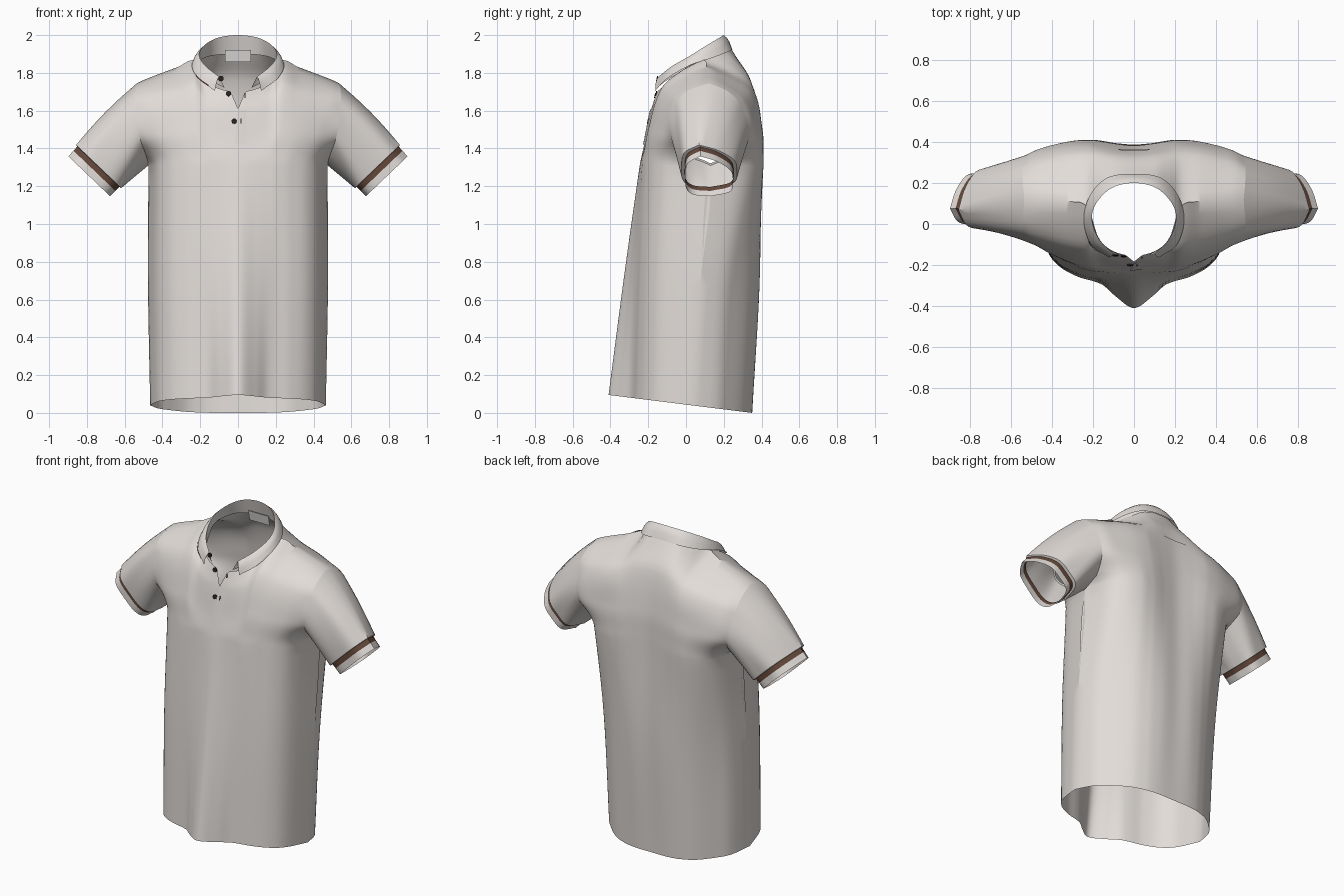
import bpy, bmesh, math
from mathutils import Vector

if "Cube" in bpy.data.objects:
    bpy.data.objects.remove(bpy.data.objects["Cube"])


def material(name, rgb):
    m = bpy.data.materials.new(name)
    m.diffuse_color = (*rgb, 1)
    m.use_nodes = True
    m.node_tree.nodes["Principled BSDF"].inputs["Base Color"].default_value = m.diffuse_color
    return m


FABRIC = material("warm light grey fabric", (0.76, 0.72, 0.69))
BROWN = material("brown stripe", (0.13, 0.065, 0.042))
DARK = material("dark button", (0.02, 0.015, 0.013))
LABEL = material("pale label", (0.80, 0.78, 0.76))


def spline(knots, vals, t):
    """Non-uniform cubic through the given values."""
    n = len(knots)
    i = max(0, min(n - 2, sum(1 for k in knots if k <= t) - 1))

    def slope(j):
        a, b = max(j - 1, 0), min(j + 1, n - 1)
        return (vals[b] - vals[a]) / (knots[b] - knots[a])
    h = knots[i + 1] - knots[i]
    s = (t - knots[i]) / h
    return ((2*s**3 - 3*s*s + 1) * vals[i] + (s**3 - 2*s*s + s) * h * slope(i)
            + (3*s*s - 2*s**3) * vals[i + 1] + (s**3 - s*s) * h * slope(i + 1))


def make_object(name, grids, mats=(FABRIC,), stripe_rows=(), angle=50):
    """Skins one or more grids of points into one smooth object."""
    bm = bmesh.new()
    for g in grids:
        vs = [[bm.verts.new(p) for p in row] for row in g]
        for r in range(len(vs) - 1):
            for c in range(len(vs[r]) - 1):
                f = bm.faces.new((vs[r][c], vs[r][c+1], vs[r+1][c+1], vs[r+1][c]))
                f.material_index = 1 if r in stripe_rows else 0
    bmesh.ops.remove_doubles(bm, verts=bm.verts, dist=0.0004)
    bmesh.ops.recalc_face_normals(bm, faces=bm.faces)
    me = bpy.data.meshes.new(name)
    bm.to_mesh(me)
    bm.free()
    for m in mats:
        me.materials.append(m)
    ob = bpy.data.objects.new(name, me)
    bpy.context.collection.objects.link(ob)
    bpy.ops.object.select_all(action='DESELECT')
    ob.select_set(True)
    bpy.context.view_layer.objects.active = ob
    bpy.ops.object.shade_smooth_by_angle(angle=math.radians(angle))
    return ob


# Body panels: depth (y) by height row and by fraction of half width
U = [-0.2, 0, 0.2, 0.32, 0.42, 0.6, 0.8, 0.92, 1]
K = [0, 0.7, 1.31, 1.35, 1.46, 1.64, 1.715, 1.75]
HALF_WIDTH = [0.465, 0.477, 0.475, 0.482, 0.52, 0.543, 0.543, 0.535]
FRONT = [
    [-.41, -.35, -.30, -.28, -.255, -.20, -.12, .03],
    [-.325, -.295, -.275, -.26, -.235, -.18, -.09, .08],
    [-.245, -.24, -.235, -.23, -.205, -.15, -.06, .13],
    [-.238, -.235, -.23, -.222, -.20, -.145, -.07, .03],
    [-.217, -.21, -.205, -.20, -.18, -.14, -.105, -.08],
    [-.185, -.175, -.155, -.125, -.105, -.08, -.065, -.05],
    [-.165, -.145, -.105, -.01, .01, .015, .015, .015],
    [-.155, -.13, -.075, .08, .11, .115, .12, .12]]
BACK = [
    [.35, .35, .345, .335, .30, .22, .15, .03],
    [.385, .39, .385, .375, .34, .26, .19, .08],
    [.385, .395, .405, .41, .405, .36, .28, .13],
    [.385, .395, .405, .41, .405, .365, .31, .24],
    [.38, .39, .40, .405, .40, .38, .36, .335],
    [.335, .34, .345, .345, .34, .32, .305, .285],
    [.27, .26, .235, .19, .20, .205, .21, .21],
    [.238, .218, .165, .08, .11, .115, .12, .12]]
FRONT_TOP = [1.70, 1.72, 1.765, 1.865, 1.83, 1.79, 1.765, 1.745]
BACK_TOP = [1.928, 1.92, 1.89, 1.865, 1.83, 1.79, 1.765, 1.745]


def across(vals, u):
    return spline(U, [vals[1]] + vals, abs(u))


def panel(side, u, k):
    rows, top = (FRONT, FRONT_TOP) if side == 'front' else (BACK, BACK_TOP)
    y = spline(K, [across(r, u) for r in rows], k)
    x = u * spline(K, HALF_WIDTH, k)
    if k > 1.31:
        z = 1.31 + (across(top, u) - 1.31) * (k - 1.31) / 0.44
    else:
        hem = (0.35 - across(rows[0], u)) * 0.125
        z = hem + (1.31 - hem) * k / 1.31
    return Vector((x, y, z))


def on_panel(side, x, z, lift=0.0):
    """Point of a panel at a given x and height, lifted off the cloth."""
    lo, hi = 0.0, 1.75
    for _ in range(22):
        k = (lo + hi) / 2
        u = x / spline(K, HALF_WIDTH, k)
        lo, hi = (k, hi) if panel(side, u, k).z < z else (lo, k)
    y = panel(side, u, k).y
    return Vector((x, y - lift if side == 'front' else y + lift, z))


heights = [1.31 * i / 16 for i in range(16)] + [1.31 + 0.44 * i / 22 for i in range(23)]
grids = []
for side in ('front', 'back'):
    g = []
    for k in heights:
        row = []
        for i in range(-36, 37):
            p = panel(side, i / 36, k)
            notch = 1.61 + abs(p.x) * 2.4          # open neck V
            if side == 'front' and abs(p.x) < 0.06 and p.z > notch:
                p = on_panel('front', p.x, notch)
            row.append(p)
        g.append(row)
    grids.append(g)
make_object("shirt_body", grids)

# Sleeves: loft from armhole to a slanted, slightly recessed cuff with a brown stripe
CUFF_FRONT = [(.13, 0), (.03, .04), (-.015, .2), (-.02, .5), (-.005, .82), (.07, 1)]
CUFF_BACK = [(.07, 1), (.17, .87), (.25, .65), (.265, .4), (.25, .12), (.13, 0)]
N = 22


def cuff_point(ctrl, t):
    return (spline(range(6), [c[0] for c in ctrl], t * 5),
            spline(range(6), [c[1] for c in ctrl], t * 5))


def cuff_pos(y, s, shrink, back):
    """Point of the cuff outline, shrunk towards its middle, moved back up the sleeve."""
    y, s = 0.12 + (y - 0.12) * shrink, 0.5 + (s - 0.5) * (1 + shrink) / 2
    return Vector((0.67 + 0.235 * s - 0.69 * back, y, 1.14 + 0.225 * s + 0.72 * back))


loop = [(panel('front', 1, 1.31 + .44 * i / N), *cuff_point(CUFF_FRONT, i / N)) for i in range(N)]
loop += [(panel('back', 1, 1.75 - .44 * i / N), *cuff_point(CUFF_BACK, i / N)) for i in range(N + 1)]
centre = Vector((0.52, 0.13, 1.53))
for name, sx in (("left_sleeve", 1), ("right_sleeve", -1)):
    rings = [[a.lerp(centre, 0.05) for a, y, s in loop]]     # tucked seam
    for j in range(11):
        w = j / 10
        rings.append([a.lerp(cuff_pos(y, s, 1.03, 0.072), w)
                      + Vector((.7, 0, .7)) * 0.012 * s * math.sin(math.pi * w) for a, y, s in loop])
    for shrink, back in ((.9, .07), (.89, .04), (.88, 0)):
        rings.append([cuff_pos(y, s, shrink, back) for a, y, s in loop])
    make_object(name, [[[Vector((p.x * sx, p.y, p.z)) for p in r] for r in rings]],
                (FABRIC, BROWN), stripe_rows=(12,))

# Collar: inner stand, fold line and outer fall, from back centre to front tip
STAND = [(0, .225, 1.9), (.11, .205, 1.895), (.175, .155, 1.88), (.21, .06, 1.85),
         (.165, -.08, 1.775), (.07, -.155, 1.72)]
FOLD = [(0, .2, 2.0), (.11, .175, 1.985), (.185, .1, 1.94), (.205, .02, 1.89),
        (.17, -.075, 1.835), (.1, -.145, 1.78)]
FALL = [(0, .245, 1.925), (.13, .226, 1.913), (.215, .14, 1.88), (.245, .02, 1.84),
        (.21, -.10, 1.77), (.122, -.163, 1.705)]


def collar_row(ctrl):
    row = []
    for i in range(-30, 31):
        t = abs(i) / 6
        x, y, z = (spline(range(-1, 6), [f * ctrl[1][a]] + [c[a] for c in ctrl], t)
                   for a, f in ((0, -1), (1, 1), (2, 1)))
        row.append(Vector((x if i >= 0 else -x, y, z)))
    return row


stand, fold, fall = collar_row(STAND), collar_row(FOLD), collar_row(FALL)


def fall_row(t, out):
    row = []
    for a, b in zip(fold, fall):
        m = a.lerp(b, t)
        row.append(m + Vector((m.x, m.y - 0.03, 0)).normalized() * out)
    return row


make_object("collar", [[stand, fold, fall_row(.2, .008), fall_row(.5, .008), fall]], angle=75)
# Short brown trim near the right collar tip
make_object("collar_trim", [[fall_row(.86, .008)[2:8], fall_row(.97, .005)[2:8]]], (BROWN,))

# Placket flap on the front and half-moon patch on the back
flap = []
for j in range(8):
    z = 1.42 + 0.185 * j / 7
    left = -0.02 + 0.02 * j / 7
    flap.append([on_panel('front', left + (0.045 - left) * i / 4, z, 0.006 - 0.0012 * i)
                 for i in range(5)])
make_object("placket", [flap])
patch = []
for j in range(4):
    patch.append([on_panel('back', 0.08 * math.sin(a * math.pi / 16),
                           1.71 - 0.05 * j / 3 * math.cos(a * math.pi / 16), 0.005)
                  for a in range(-8, 9)])
make_object("back_neck_patch", [patch])

# Buttons
spots = [Vector((-.09, -.153, 1.77)), on_panel('front', -.05, 1.69, .003),
         on_panel('front', -.02, 1.545, .004)]
for p in spots:
    bpy.ops.mesh.primitive_cylinder_add(vertices=20, radius=0.014, depth=0.006, location=p,
                                        rotation=(math.radians(80), 0, 0))
    bpy.context.object.name = "button"
    bpy.context.object.data.materials.append(DARK)


# Buttonholes and inside neck label
def plate(name, loc, size, mat, tilt=0.0):
    bpy.ops.mesh.primitive_cube_add(size=1, location=loc, rotation=(tilt, 0, 0))
    ob = bpy.context.object
    ob.name, ob.scale = name, size
    ob.data.materials.append(mat)


for x, z in ((.038, 1.68), (.015, 1.545)):
    plate("buttonhole", on_panel('front', x, z, .005), (.005, .004, .026), DARK, -0.2)
plate("neck_label", (0, .21, 1.89), (.14, .003, .065), LABEL, 0.2)
